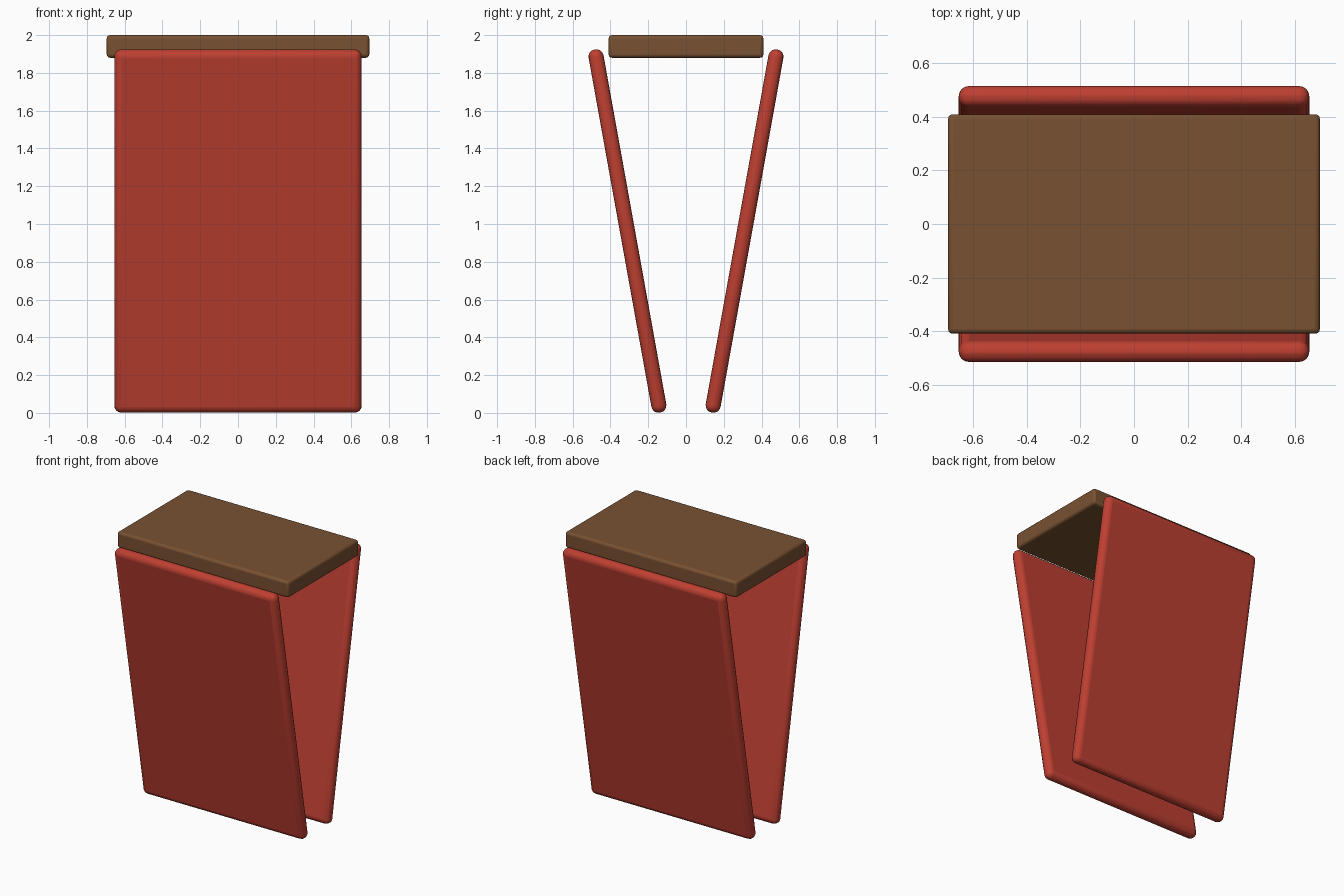
import bpy
import math

if "Cube" in bpy.data.objects:
    bpy.data.objects.remove(bpy.data.objects["Cube"], do_unlink=True)


def make_material(name, color):
    mat = bpy.data.materials.new(name)
    mat.use_nodes = True
    mat.diffuse_color = color
    mat.node_tree.nodes["Principled BSDF"].inputs["Base Color"].default_value = color
    return mat


def rounded_board(name, size, location, tilt, bevel, segments, mat):
    """Box with rounded edges, tilted about the x axis."""
    bpy.ops.mesh.primitive_cube_add(size=1, location=location)
    board = bpy.context.object
    board.name = name
    board.scale = size
    bpy.ops.object.transform_apply(location=False, rotation=False, scale=True)
    board.rotation_euler.x = tilt
    mod = board.modifiers.new("rounded_edges", "BEVEL")
    mod.width = bevel
    mod.segments = segments
    mod.limit_method = "ANGLE"
    board.data.materials.append(mat)
    bpy.ops.object.shade_smooth_by_angle(angle=math.radians(35))
    return board


red = make_material("red_paint", (0.515, 0.05, 0.031, 1))
brown = make_material("brown_wood", (0.19, 0.082, 0.031, 1))

# Two leaning side panels, closer together at the floor
lean = math.radians(10.2)
for name, side in (("front_panel", -1), ("back_panel", 1)):
    rounded_board(name, (1.31, 0.08, 1.953), (0, side * 0.31, 0.963),
                  -side * lean, 0.038, 4, red)

# Flat top board
rounded_board("top_board", (1.39, 0.82, 0.12), (0, 0, 1.94), 0, 0.018, 3, brown)
